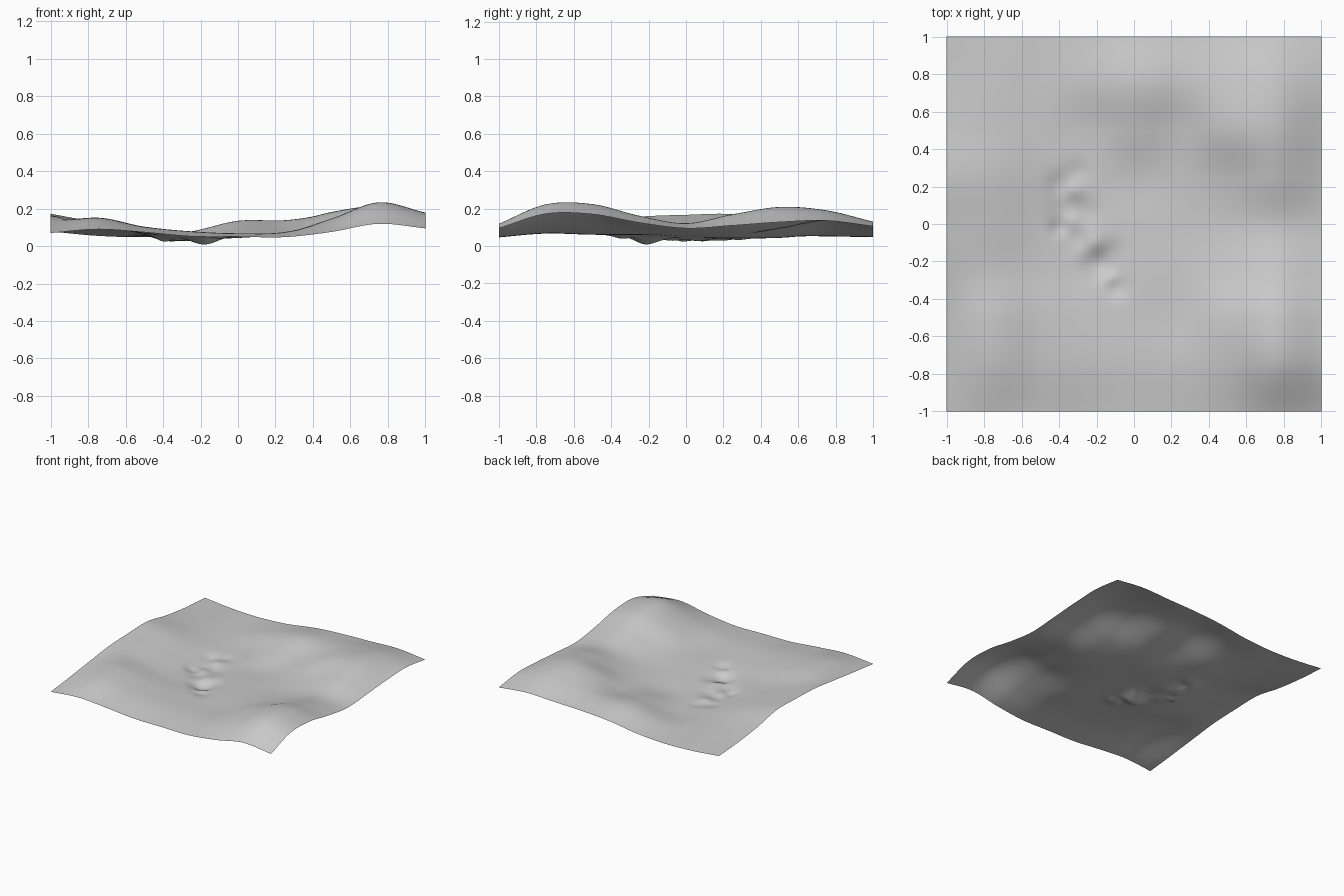
import bpy, bmesh, math

# Coarse heights in thousandths: rows run front to back, columns left to right
HEIGHTS = [
    "70 90 74 52 50 48 76 119 95",
    "98 142 102 78 68 74 132 222 172",
    "128 150 98 70 62 70 146 224 170",
    "157 120 70 50 56 68 106 162 125",
    "167 122 64 44 50 62 86 122 95",
    "170 122 62 42 46 70 116 170 110",
    "125 92 55 46 92 100 178 207 128",
    "95 72 52 78 135 138 170 190 136",
    "78 55 48 63 98 115 122 130 106",
]
Z = [[int(v) / 1000 for v in row.split()] for row in HEIGHTS]

# Rough hollow: x, y, radius, height change
DENTS = [
    (-0.37, 0.08, 0.09, -0.022), (-0.40, -0.02, 0.05, -0.020),
    (-0.40, 0.21, 0.07, -0.018), (-0.30, 0.28, 0.06, -0.010),
    (-0.25, 0.06, 0.07, -0.012), (-0.31, -0.08, 0.07, -0.018),
    (-0.17, -0.22, 0.08, -0.036), (-0.12, -0.14, 0.06, -0.010),
    (-0.24, -0.20, 0.06, -0.010), (-0.09, -0.34, 0.06, -0.016),
    (-0.32, 0.18, 0.05, 0.012), (-0.21, -0.10, 0.05, 0.008),
    (-0.13, -0.29, 0.04, 0.012), (-0.33, 0.02, 0.045, 0.008),
]
N = 140
BASE = 0.004  # lowest level of the hollow


def cubic(p, t):
    a, b, c, d = p
    return b + 0.5 * t * (c - a + t * (2*a - 5*b + 4*c - d + t * (3*(b - c) + d - a)))


def sample(values, u):
    ext = [2*values[0] - values[1]] + values + [2*values[-1] - values[-2]]
    i = min(int(u), len(values) - 2)
    return cubic(ext[i:i + 4], u - i)


def height(x, y):
    u, v = (x + 1) * 4, (y + 1) * 4
    z = sample([sample(row, u) for row in Z], v)
    dent = sum(h * math.exp(-((x - cx)**2 + (y - cy)**2) / (r * r))
               for cx, cy, r, h in DENTS)
    return max(z + dent, BASE)


# Ground sheet, displaced from a flat grid
bm = bmesh.new()
bmesh.ops.create_grid(bm, x_segments=N, y_segments=N, size=1)
for vert in bm.verts:
    vert.co.z = height(vert.co.x, vert.co.y)
for face in bm.faces:
    face.smooth = True
mesh = bpy.data.meshes.new("terrain")
bm.to_mesh(mesh)
bm.free()
terrain = bpy.data.objects.new("terrain", mesh)
bpy.context.collection.objects.link(terrain)
